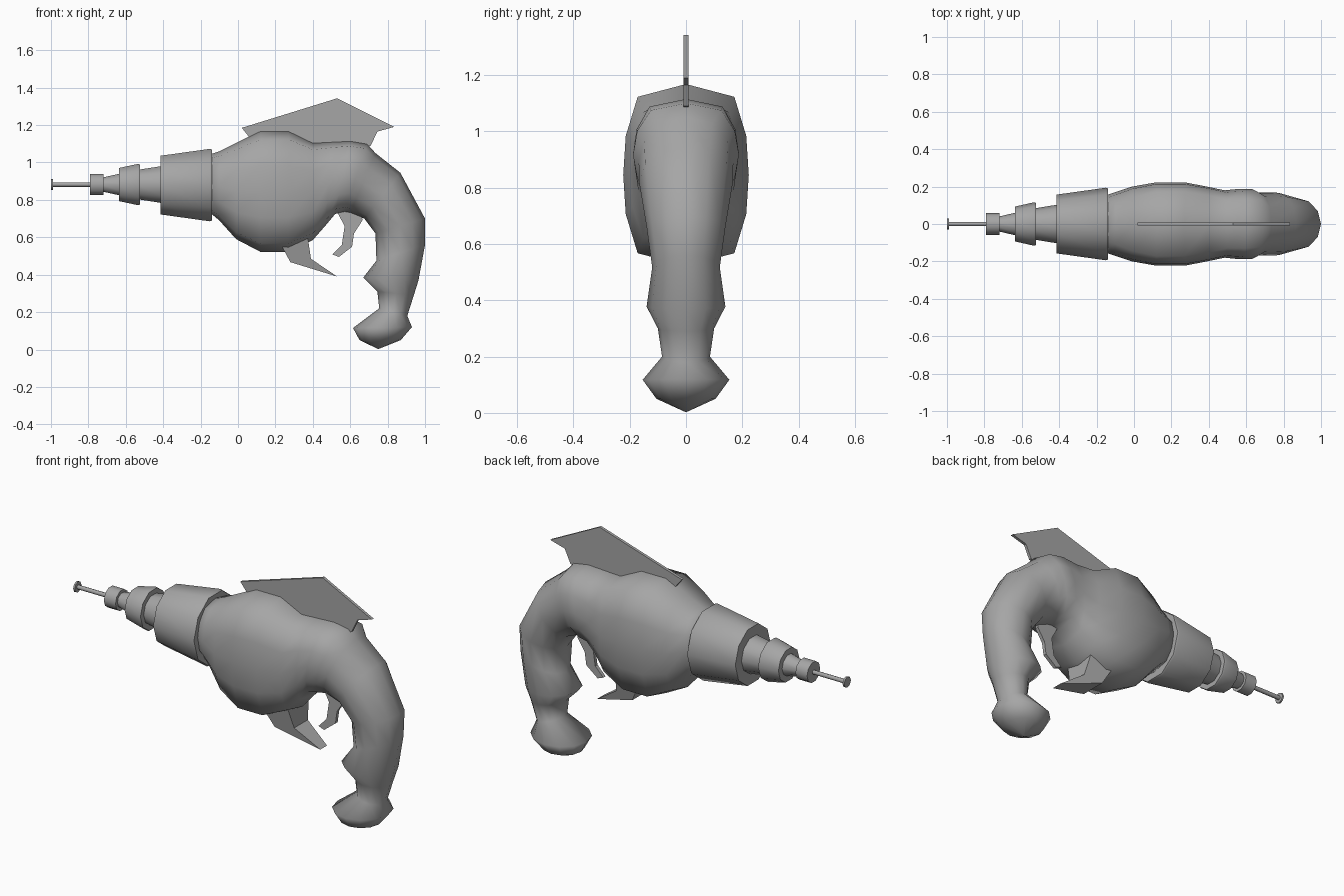
import bpy, bmesh, math
from mathutils import Vector

grey = bpy.data.materials.new("dark_grey")
grey.diffuse_color = (0.38, 0.38, 0.38, 1)


def finish(name, bm, angle=None):
    bmesh.ops.remove_doubles(bm, verts=bm.verts, dist=1e-5)
    bmesh.ops.recalc_face_normals(bm, faces=bm.faces)
    me = bpy.data.meshes.new(name)
    bm.to_mesh(me)
    bm.free()
    me.materials.append(grey)
    ob = bpy.data.objects.new(name, me)
    bpy.context.collection.objects.link(ob)
    if angle:
        me.shade_smooth()
        me.set_sharp_from_angle(angle=math.radians(angle))
    return ob


def loft(name, rings, angle=None):
    """Skin a list of closed rings and cap both ends."""
    bm = bmesh.new()
    vs = [[bm.verts.new(p) for p in r] for r in rings]
    n = len(vs[0])
    for a, b in zip(vs, vs[1:]):
        for i in range(n):
            j = (i + 1) % n
            bm.faces.new((a[i], a[j], b[j], b[i]))
    bm.faces.new(vs[0])
    bm.faces.new(vs[-1])
    return finish(name, bm, angle)


def lathe(name, profile, sides=10, z=0.882, tall=1.0):
    """Turned part along x, from (x, radius) pairs."""
    rings = [[(x, r * math.cos(math.tau * i / sides), z + tall * r * math.sin(math.tau * i / sides))
              for i in range(sides)] for x, r in profile]
    return loft(name, rings, 50)


def plate(name, outline, widths):
    """Side-view outline given thickness in y; half width per point."""
    return loft(name, [[(x, s * w, z) for (x, z), w in zip(outline, widths)] for s in (-1, 1)])


# Body and grip: one skin; (top/back x, z, bottom/front x, z, half width, boxiness)
sections = [
    (-0.16, 1.04, -0.16, 0.74, 0.15, 0.3),
    (-0.10, 1.06, -0.10, 0.69, 0.17, 0.5),
    (-0.01, 1.105, -0.01, 0.59, 0.20, 0.8),
    (0.12, 1.168, 0.12, 0.522, 0.223, 1),
    (0.27, 1.168, 0.27, 0.522, 0.223, 1),
    (0.40, 1.105, 0.40, 0.585, 0.198, 1),
    (0.50, 1.11, 0.47, 0.665, 0.18, 0.8),
    (0.60, 1.115, 0.52, 0.725, 0.188, 0.7),
    (0.69, 1.10, 0.57, 0.735, 0.188, 0.6),
    (0.735, 1.05, 0.60, 0.73, 0.168, 0.2),
    (0.868, 0.945, 0.675, 0.70, 0.167, 0),
    (1.0, 0.70, 0.735, 0.62, 0.14, 0),
    (1.0, 0.56, 0.74, 0.475, 0.12, 0),
    (0.965, 0.37, 0.67, 0.385, 0.14, 0),
    (0.94, 0.29, 0.745, 0.31, 0.10, 0),
    (0.905, 0.18, 0.755, 0.22, 0.085, 0),
    (0.93, 0.12, 0.615, 0.115, 0.154, 0),
    (0.87, 0.05, 0.65, 0.05, 0.105, 0),
    (0.752, 0.003, 0.748, 0.003, 0.002, 0),
]
quarter_box = [(0, 1), (0.77, 0.86), (0.96, 0.43), (1, 0)]
quarter_round = [(0, 1), (0.5, 0.866), (0.866, 0.5), (1, 0)]
rings = []
for x1, z1, x2, z2, w, k in sections:
    top, bot = Vector((x1, 0, z1)), Vector((x2, 0, z2))
    mid, half = (top + bot) / 2, (top - bot) / 2
    q = [(a * k + c * (1 - k), b * k + d * (1 - k))
         for (a, b), (c, d) in zip(quarter_box, quarter_round)]
    right = q + [(u, -v) for u, v in q[-2::-1]]
    full = right + [(-u, v) for u, v in right[-2:0:-1]]
    rings.append([mid + half * v + Vector((0, w * u, 0)) for u, v in full])
loft("body_and_grip", rings, 120)

# Stepped barrel
lathe("barrel_base", [(-0.415, 0.157), (-0.15, 0.194), (-0.14, 0.19), (-0.14, 0.13)],
      z=0.879, tall=1.05)
lathe("barrel_neck", [(-0.54, 0.082), (-0.40, 0.105)])
lathe("barrel_ring", [(-0.637, 0.093), (-0.535, 0.116), (-0.525, 0.113), (-0.525, 0.07)])
lathe("barrel_taper", [(-0.73, 0.038), (-0.62, 0.064)])
lathe("barrel_collar", [(-0.79, 0.058), (-0.718, 0.058)])
lathe("emitter_rod", [(-0.995, 0.012), (-0.78, 0.012)], 8)
lathe("emitter_tip", [(-1.0, 0.03), (-0.99, 0.03)], 8)

# Top fin
fin = [(0.02, 1.185), (0.53, 1.343), (0.835, 1.19), (0.745, 1.165), (0.71, 1.09),
       (0.66, 1.07), (0.40, 1.07), (0.27, 1.12), (0.10, 1.12), (0.06, 1.135)]
plate("top_fin", fin, [0.008] * len(fin))

# Trigger
trigger = [(0.51, 0.78), (0.53, 0.735), (0.57, 0.66), (0.555, 0.56), (0.505, 0.508), (0.54, 0.495),
           (0.61, 0.55), (0.62, 0.62), (0.665, 0.69), (0.66, 0.76)]
plate("trigger", trigger, [0.01] * len(trigger))

# Trigger guard spur, wide at the body and narrow at the tip
guard = [(0.23, 0.56), (0.28, 0.467), (0.53, 0.39), (0.39, 0.485), (0.37, 0.62)]
plate("guard_spur", guard, [0.10, 0.075, 0.03, 0.06, 0.10])
